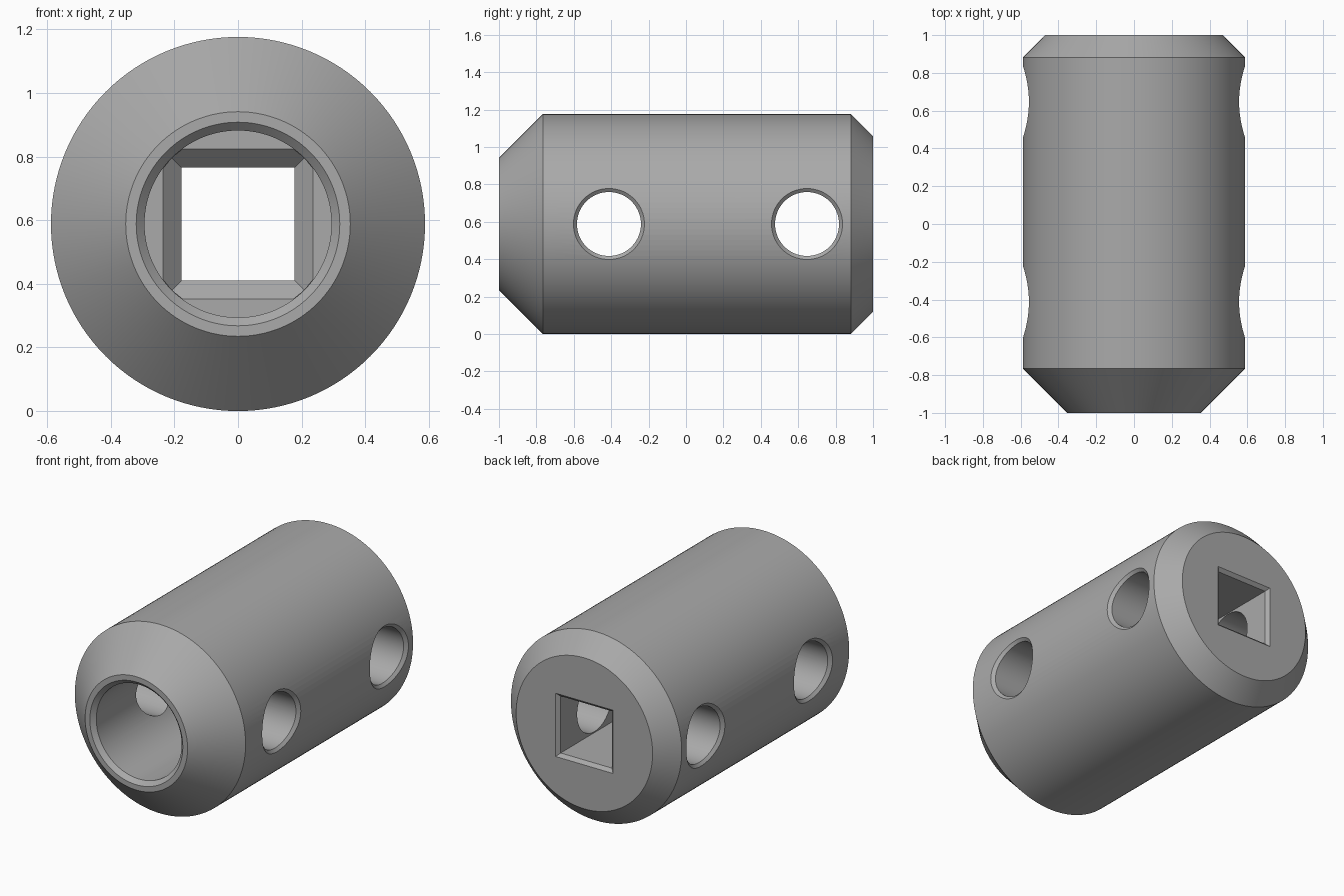
import bpy, bmesh, math

if "Cube" in bpy.data.objects:
    bpy.data.objects.remove(bpy.data.objects["Cube"], do_unlink=True)

R = 0.588            # outer radius, also the height of the axis
BORE = 0.294         # round bore radius
FLOOR = 0.176        # y where the round bore ends
HALF = 0.177         # half width of the square socket
SEGMENTS = 128


def ring(y, radius, n=SEGMENTS, turn=0.0):
    """Regular polygon around the long axis."""
    angles = [turn + 2 * math.pi * i / n for i in range(n)]
    return [(radius * math.cos(a), y, R + radius * math.sin(a)) for a in angles]


def square(y, half):
    return ring(y, half * math.sqrt(2), 4, math.pi / 4)


def loft(name, rings):
    """Closed solid skinned through equal-sized rings."""
    bm = bmesh.new()
    rows = [[bm.verts.new(p) for p in r] for r in rings]
    n = len(rows[0])
    for a, b in zip(rows, rows[1:]):
        for i in range(n):
            j = (i + 1) % n
            bm.faces.new((a[i], a[j], b[j], b[i]))
    bm.faces.new(rows[0])
    bm.faces.new(rows[-1])
    bmesh.ops.recalc_face_normals(bm, faces=bm.faces)
    mesh = bpy.data.meshes.new(name)
    bm.to_mesh(mesh)
    bm.free()
    obj = bpy.data.objects.new(name, mesh)
    bpy.context.collection.objects.link(obj)
    return obj


def combine(target, tool, operation):
    """Apply a boolean and remove the tool."""
    tool.hide_render = True
    mod = target.modifiers.new(tool.name, 'BOOLEAN')
    mod.operation = operation
    mod.solver = 'EXACT'
    mod.object = tool
    bpy.context.view_layer.objects.active = target
    bpy.ops.object.modifier_apply(modifier=mod.name)
    bpy.data.objects.remove(tool, do_unlink=True)


def cross_hole(name, y, outer=0.19, inner=0.171, bevel=0.02):
    """Through hole along x whose rims follow the curved wall."""
    def rim(side, radius, depth, flat=None):
        points = []
        for i in range(64):
            a = 2 * math.pi * i / 64
            dz = radius * math.sin(a)
            x = flat or math.sqrt(R * R - dz * dz) - depth
            points.append((side * x, y + radius * math.cos(a), R + dz))
        return points
    half = [(outer, 0, 0.7), (outer, 0, None), (inner, bevel, None)]
    return loft(name, [rim(-1, *h) for h in half] + [rim(1, *h) for h in reversed(half)])


# Chamfered round body
body = loft("socket_body", [ring(-1, 0.353), ring(-0.765, R), ring(0.882, R), ring(1, 0.47)])

# Round bore with chamfered front lip
combine(body, loft("bore_cutter", [
    ring(-1.1, 0.32), ring(-1, 0.32), ring(-0.974, BORE), ring(FLOOR, BORE)]), 'DIFFERENCE')

# Square socket with chamfered back rim
combine(body, loft("square_cutter", [
    square(FLOOR - 0.1, HALF), square(0.98, HALF),
    square(1, HALF + 0.02), square(1.1, HALF + 0.02)]), 'DIFFERENCE')

# Tapered lead-in between bore and square, limited to the bore width
lead_in = loft("lead_in_cutter", [
    square(FLOOR - 0.05, HALF + 0.109), square(FLOOR + 0.059, HALF)])
combine(lead_in, loft("lead_in_limit", [
    ring(FLOOR - 0.1, BORE - 0.001), ring(FLOOR + 0.1, BORE - 0.001)]), 'INTERSECT')
combine(body, lead_in, 'DIFFERENCE')

# Cross holes
for label, y in (("front", -0.412), ("back", 0.647)):
    combine(body, cross_hole(label + "_hole_cutter", y), 'DIFFERENCE')

# Plain grey finish
grey = bpy.data.materials.new("plain_grey")
grey.use_nodes = True
color = (0.4, 0.4, 0.4, 1)
grey.diffuse_color = color
grey.node_tree.nodes["Principled BSDF"].inputs["Base Color"].default_value = color
body.data.materials.clear()
body.data.materials.append(grey)
for face in body.data.polygons:
    face.material_index = 0

bpy.ops.object.select_all(action='DESELECT')
body.select_set(True)
bpy.context.view_layer.objects.active = body
bpy.ops.object.shade_smooth_by_angle(angle=math.radians(30))
